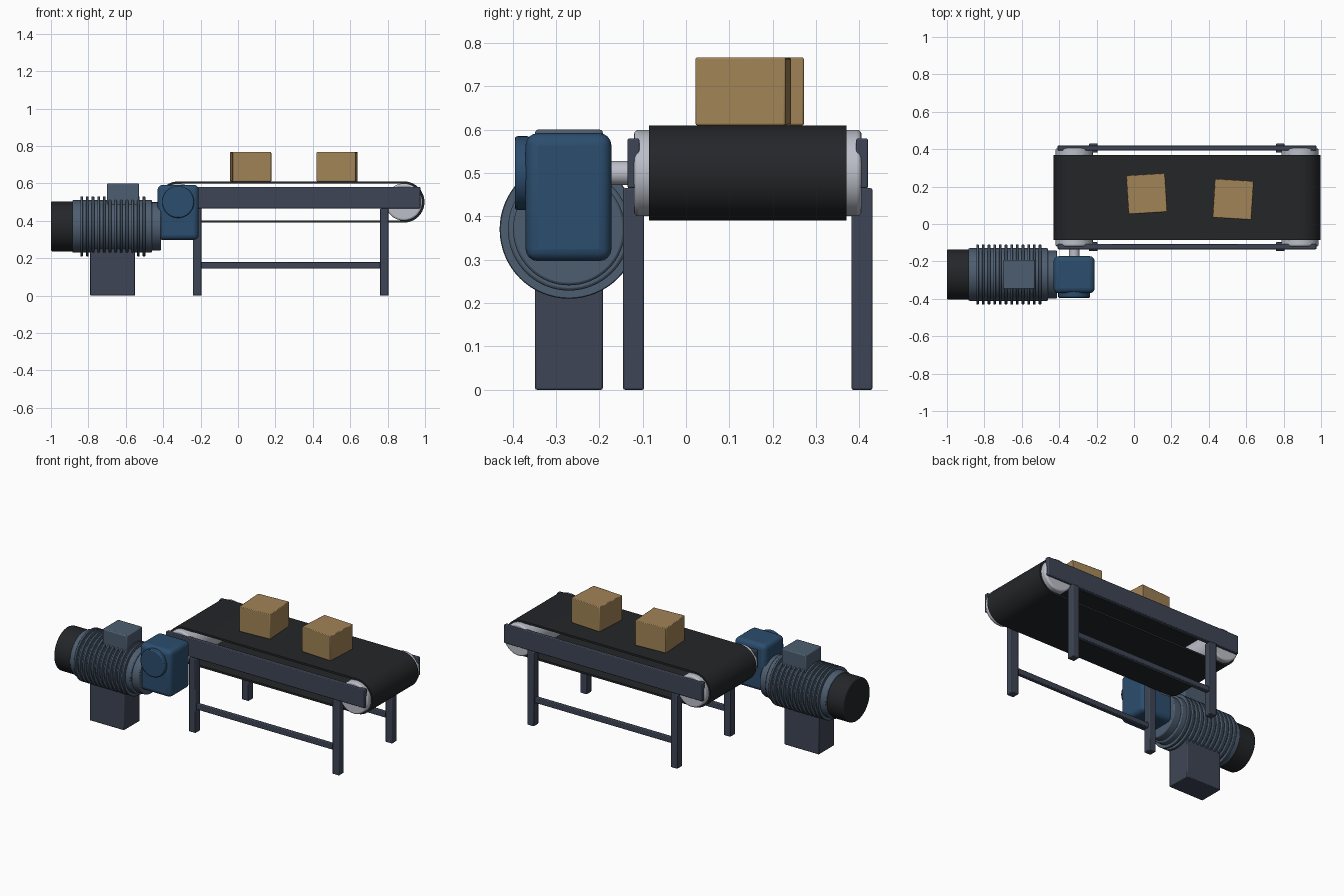
import bpy, bmesh, math
from mathutils import Matrix, Vector

if "Cube" in bpy.data.objects:
    bpy.data.objects.remove(bpy.data.objects["Cube"])


def mat(name, r, g, b):
    m = bpy.data.materials.new(name)
    m.diffuse_color = (r, g, b, 1)
    m.use_nodes = True
    m.node_tree.nodes["Principled BSDF"].inputs["Base Color"].default_value = m.diffuse_color
    return m


FRAME = mat("frame_steel", .048, .06, .09)
MOTOR = mat("motor_grey_blue", .075, .11, .16)
GEAR = mat("gearbox_blue", .025, .075, .155)
RUBBER = mat("dark_rubber", .017, .019, .022)
STEEL = mat("roller_steel", .5, .52, .58)
CARD = mat("cardboard", .36, .23, .095)


def finish(name, bm, material, bevel=0, segs=2):
    bmesh.ops.recalc_face_normals(bm, faces=bm.faces)
    me = bpy.data.meshes.new(name)
    bm.to_mesh(me)
    bm.free()
    ob = bpy.data.objects.new(name, me)
    bpy.context.collection.objects.link(ob)
    me.materials.append(material)
    if bevel:
        mod = ob.modifiers.new("bevel", 'BEVEL')
        mod.width, mod.segments = bevel, segs
        mod.limit_method = 'ANGLE'
        mod.angle_limit = math.radians(40)
    bpy.ops.object.select_all(action='DESELECT')
    bpy.context.view_layer.objects.active = ob
    ob.select_set(True)
    bpy.ops.object.shade_smooth_by_angle(angle=math.radians(35))
    return ob


def box(name, x, y, z, material, bevel=.004, segs=2, turn=0):
    """Box from (min, max) ranges, turned about its own vertical axis."""
    lo, hi = Vector((x[0], y[0], z[0])), Vector((x[1], y[1], z[1]))
    bm = bmesh.new()
    bmesh.ops.create_cube(bm, size=1, matrix=Matrix.Diagonal((*(hi - lo), 1)))
    ob = finish(name, bm, material, bevel, segs)
    ob.location = (lo + hi) / 2
    ob.rotation_euler.z = math.radians(turn)
    return ob


def rod(name, axis, span, centre, r, material, bevel=.004, segs=2):
    """Cylinder along x or y; centre gives the other two coordinates."""
    mid, c = sum(span) / 2, centre
    if axis == 'X':
        loc, rot = (mid, c[0], c[1]), Matrix.Rotation(math.pi / 2, 4, 'Y')
    else:
        loc, rot = (c[0], mid, c[1]), Matrix.Rotation(math.pi / 2, 4, 'X')
    bm = bmesh.new()
    bmesh.ops.create_cone(bm, cap_ends=True, segments=64, radius1=r, radius2=r,
                          depth=span[1] - span[0], matrix=rot)
    ob = finish(name, bm, material, bevel, segs)
    ob.location = loc
    return ob


# Conveyor layout
XL, XR, ZC, YC = -.32, .887, .5, .1425


# Belt: closed stadium loop with thickness
def stadium(r, n=32):
    pts = []
    for cx, start in ((XR, -math.pi / 2), (XL, math.pi / 2)):
        for i in range(n + 1):
            a = start + math.pi * i / n
            pts.append((cx + r * math.cos(a), ZC + r * math.sin(a)))
    return pts


bm = bmesh.new()
loops = []
for r, y in ((.11, -.085), (.11, .37), (.098, .37), (.098, -.085)):
    loops.append([bm.verts.new((px, y, pz)) for px, pz in stadium(r)])
for k in range(4):
    a, b = loops[k], loops[(k + 1) % 4]
    for i in range(len(a)):
        j = (i + 1) % len(a)
        bm.faces.new((a[i], a[j], b[j], b[i]))
finish("belt", bm, RUBBER)

# End rollers
for label, x in (("drive", XL), ("tail", XR)):
    rod(label + "_roller", 'Y', (-.12, .405), (x, ZC), .0995, STEEL, .01, 3)

# Side rails, legs and stretchers on both sides
for side, s in (("front", -1), ("back", 1)):
    def ys(a, b):
        return tuple(sorted((YC + s * a, YC + s * b)))
    box(side + "_rail", (-.408, .975), ys(.25, .2775), (.465, .58), FRAME)
    for end, x in (("left", -.2175), ("right", .782)):
        box(f"{side}_{end}_leg", (x - .023, x + .023), ys(.2395, .2875), (0, .465), FRAME)
    box(side + "_stretcher", (-.2, .765), ys(.25, .277), (.145, .178), FRAME)

# Gearbox with round cover and drive shaft
box("gearbox", (-.43, -.21), (-.37, -.172), (.297, .592), GEAR, .028, 4)
rod("gearbox_cover", 'Y', (-.395, -.36), (XL, ZC), .085, GEAR, .006)
rod("drive_shaft", 'Y', (-.19, -.1), (XL, ZC), .028, STEEL)

# Motor body, flange, fan cover and cooling fins
AX = (-.27, .37)
rod("motor_body", 'X', (-.885, -.46), AX, .141, MOTOR, .006)
rod("motor_flange", 'X', (-.47, -.412), AX, .129, MOTOR, .006)
rod("fan_cover", 'X', (-1, -.88), AX, .134, RUBBER, .008)
for i in range(12):
    x = -.836 + i * .0303
    rod(f"cooling_fin_{i + 1}", 'X', (x - .007, x + .007), AX, .16, MOTOR, .002, 1)
box("terminal_box", (-.70, -.53), (-.348, -.192), (.48, .6), MOTOR, .006)
box("motor_pedestal", (-.79, -.55), (-.348, -.192), (0, .25), FRAME)

# Parcels riding on the belt
for i, (x, y, turn) in enumerate(((.068, .162, 3.5), (.53, .132, -3.5))):
    box(f"parcel_{i + 1}", (x - .104, x + .104), (y - .104, y + .104), (.61, .767),
        CARD, .004, 2, turn)
